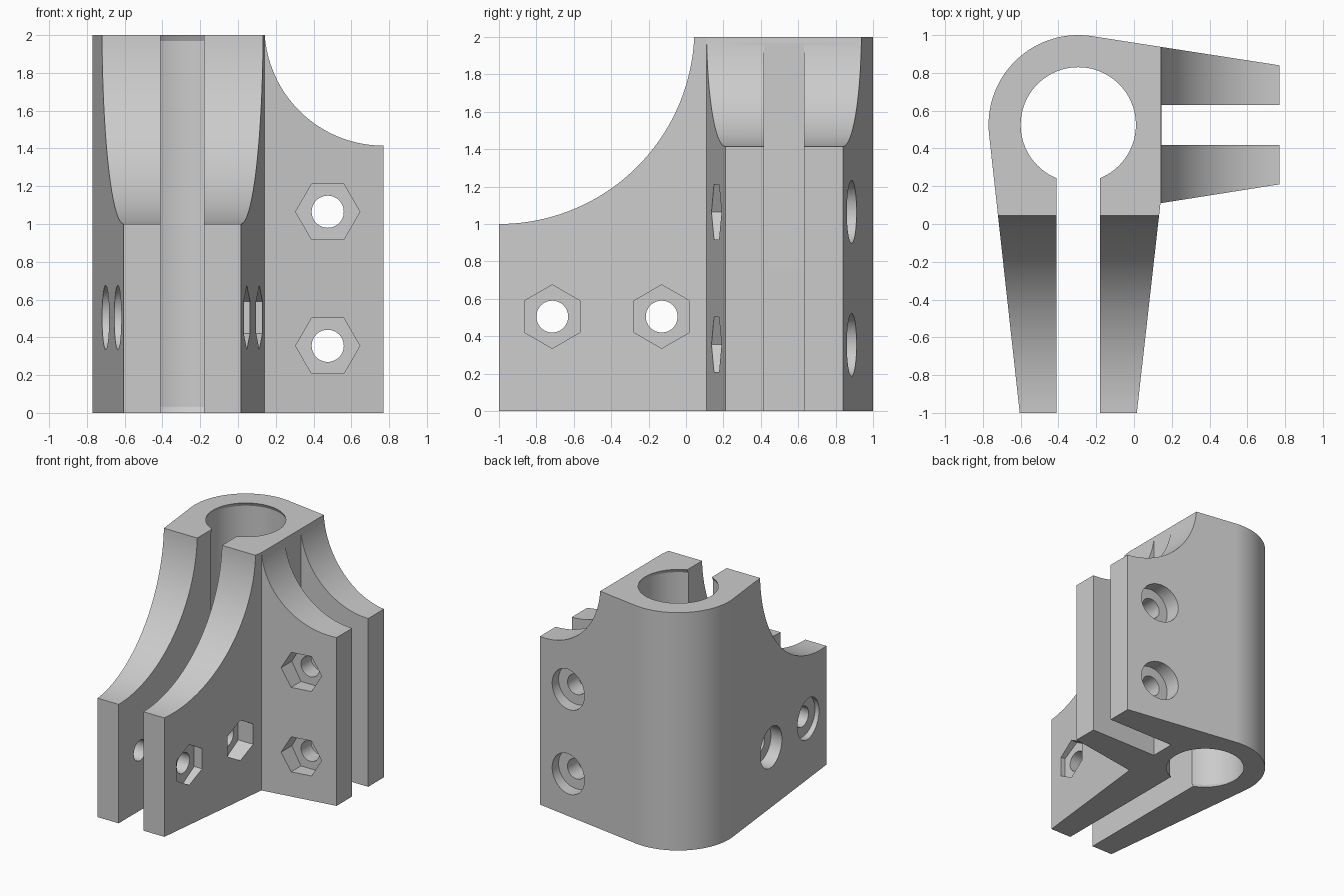
import bpy
import bmesh
from math import acos, atan2, cos, hypot, pi, radians, sin

if "Cube" in bpy.data.objects:
    bpy.data.objects.remove(bpy.data.objects["Cube"], do_unlink=True)

CX, CY = -0.295, 0.525      # bore axis
BOSS = 0.475                # outer radius around the bore
HEIGHT = 2.0

grey = bpy.data.materials.new("plain grey")
grey.use_nodes = True
grey.diffuse_color = (0.6, 0.6, 0.6, 1)
grey.node_tree.nodes["Principled BSDF"].inputs["Base Color"].default_value = (0.6, 0.6, 0.6, 1)


def place(axis, u, v, w):
    """Point with profile coordinates u, v and distance w along an axis."""
    return {"X": (w, v, u), "Y": (u, w, v), "Z": (u, v, w)}[axis]


def loft(name, axis, rings):
    """Closed solid through (profile, position) rings."""
    bm = bmesh.new()
    loops = [[bm.verts.new(place(axis, u, v, w)) for u, v in pts] for pts, w in rings]
    for a, b in zip(loops, loops[1:]):
        for i in range(len(a)):
            j = (i + 1) % len(a)
            bm.faces.new((a[i], a[j], b[j], b[i]))
    bm.faces.new(loops[0])
    bm.faces.new(loops[-1])
    bmesh.ops.recalc_face_normals(bm, faces=bm.faces)
    mesh = bpy.data.meshes.new(name)
    bm.to_mesh(mesh)
    bm.free()
    mesh.materials.append(grey)
    ob = bpy.data.objects.new(name, mesh)
    bpy.context.collection.objects.link(ob)
    return ob


def circle(u, v, r, n=64):
    return [(u + r * cos(2 * pi * i / n), v + r * sin(2 * pi * i / n)) for i in range(n)]


def rect(u0, u1, v0, v1):
    return [(u0, v0), (u1, v0), (u1, v1), (u0, v1)]


def tangent_angle(px, py, side):
    """Angle on the boss where the line from an arm tip touches it."""
    dx, dy = px - CX, py - CY
    return atan2(dy, dx) + side * acos(BOSS / hypot(dx, dy))


# Plan outline: two tapering arms joined by a round boss
a0 = tangent_angle(0.77, 0.84, 1)
a1 = tangent_angle(-0.605, -1, -1) % (2 * pi)
steps = 48
arc = [(CX + BOSS * cos(a0 + (a1 - a0) * i / steps),
        CY + BOSS * sin(a0 + (a1 - a0) * i / steps)) for i in range(steps + 1)]
outline = [(-0.605, -1), (0.015, -1), (0.14, 0.11), (0.77, 0.21), (0.77, 0.84)] + arc
bracket = loft("clamp_bracket", "Z", [(outline, 0), (outline, HEIGHT)])


def cut(cutter):
    mod = bracket.modifiers.new("cut", "BOOLEAN")
    mod.operation = "DIFFERENCE"
    mod.solver = "EXACT"
    mod.object = cutter
    bpy.context.view_layer.objects.active = bracket
    bpy.ops.object.modifier_apply(modifier=mod.name)
    bpy.data.objects.remove(cutter, do_unlink=True)


def drill(axis, profile, lo, hi):
    cut(loft("cutter", axis, [(profile, lo), (profile, hi)]))


# Concave sweeps on top of each arm
drill("X", circle(2.045, -1, 1.045, 192), -1.2, 1.2)
drill("Y", circle(0.77, 2.045, 0.63, 160), -1.2, 1.2)

# Bore, slightly narrower at both mouths
bore = [(-0.03, 0.29), (0.03, 0.32), (HEIGHT - 0.03, 0.32), (HEIGHT + 0.03, 0.29)]
cut(loft("cutter", "Z", [(circle(CX, CY, r, 96), z) for z, r in bore]))

# Clamping slots
drill("Z", rect(-0.41, -0.18, -1.2, CY - 0.1), -0.1, 2.1)
drill("Z", rect(0.145, 1, 0.417, 0.63), -0.1, 2.1)

# Bolt holes with a hexagonal nut pocket and a round head pocket
for y in (-0.715, -0.13):
    drill("X", circle(0.505, y, 0.085, 48), -1, 0.4)
    drill("X", circle(0.505, y, 0.17, 6), -0.01, 0.4)
    drill("X", circle(0.505, y, 0.17), -1, -0.58)
for z in (0.355, 1.065):
    drill("Y", circle(0.475, z, 0.085, 48), 0, 1.2)
    drill("Y", circle(0.475, z, 0.17, 6), 0, 0.28)
    drill("Y", circle(0.475, z, 0.168), 0.775, 1.2)

# Smooth curves, crisp edges, flat planes
bpy.ops.object.select_all(action="DESELECT")
bracket.select_set(True)
bpy.context.view_layer.objects.active = bracket
bpy.ops.object.shade_smooth_by_angle(angle=radians(25))
weighted = bracket.modifiers.new("flat planes", "WEIGHTED_NORMAL")
weighted.keep_sharp = True
